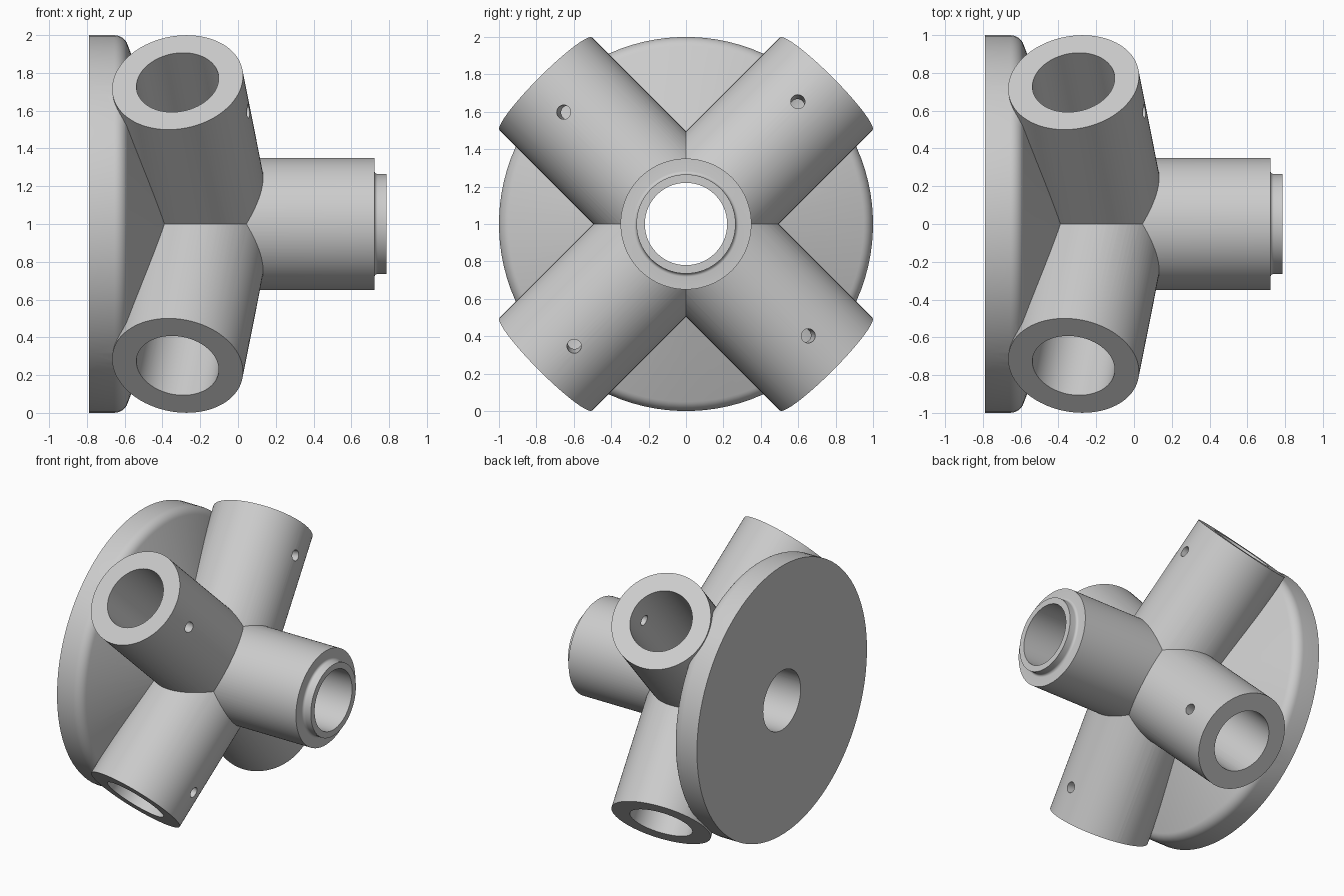
import bpy, bmesh, math
from mathutils import Vector, Matrix

if "Cube" in bpy.data.objects:
    bpy.data.objects.remove(bpy.data.objects["Cube"])

CENTER = Vector((0, 0, 1))
TILT = math.radians(8)          # arms lean back toward the flange
ARM_X = -0.171                  # where the arm axes cross the main axis
SEG = 96

grey = bpy.data.materials.new("plain_grey")
grey.diffuse_color = (0.604, 0.604, 0.604, 1)
grey.use_nodes = True
grey.node_tree.nodes["Principled BSDF"].inputs["Base Color"].default_value = grey.diffuse_color


def finish(name, bm):
    bmesh.ops.recalc_face_normals(bm, faces=bm.faces)
    mesh = bpy.data.meshes.new(name)
    bm.to_mesh(mesh)
    bm.free()
    mesh.materials.append(grey)
    ob = bpy.data.objects.new(name, mesh)
    bpy.context.collection.objects.link(ob)
    return ob


def lathe(name, profile):
    """Closed solid turned from (x, radius) points about the main axis."""
    bm = bmesh.new()
    angles = [math.tau * (i + 0.5) / SEG for i in range(SEG)]
    rings = [[bm.verts.new((x, r * math.cos(a), 1 + r * math.sin(a))) for a in angles]
             for x, r in profile]
    for a, b in zip(rings, rings[1:]):
        for i in range(SEG):
            j = (i + 1) % SEG
            bm.faces.new((a[i], a[j], b[j], b[i]))
    bm.faces.new(rings[0])
    bm.faces.new(rings[-1])
    return finish(name, bm)


def rod(name, start, end, radius, seg=SEG):
    """Solid cylinder between two points."""
    bm = bmesh.new()
    d = end - start
    m = Matrix.Translation((start + end) / 2) @ d.to_track_quat('Z', 'Y').to_matrix().to_4x4()
    bmesh.ops.create_cone(bm, cap_ends=True, segments=seg, radius1=radius,
                          radius2=radius, depth=d.length, matrix=m)
    return finish(name, bm)


def combine(target, tool, operation):
    mod = target.modifiers.new(operation.lower(), 'BOOLEAN')
    mod.operation = operation
    mod.solver = 'EXACT'
    mod.object = tool
    bpy.context.view_layer.objects.active = target
    bpy.ops.object.modifier_apply(modifier=mod.name)
    bpy.data.objects.remove(tool, do_unlink=True)


# Flange with rounded rim, conical face, hub tube and stepped lip
rim = [(-0.655 + 0.075 * math.sin(a), 0.925 + 0.075 * math.cos(a))
       for a in (math.radians(70 * i / 8) for i in range(9))]
lip = [(0.74 - 0.018 * math.sin(a), 0.283 - 0.018 * math.cos(a))
       for a in (math.radians(90 - 90 * i / 5) for i in range(6))]
body = lathe("hub_body", [(-0.79, 1.0)] + rim + [(-0.36, 0.35), (0.722, 0.35)]
             + lip + [(0.785, 0.265)])

# Four leaning arms: origin, axis, face-side normal and sideways direction
arms = []
for k in range(4):
    phi = math.radians(45 + 90 * k)
    out = Vector((0, math.cos(phi), math.sin(phi)))
    side = Vector((0, -math.sin(phi), math.cos(phi)))
    axis = out * math.cos(TILT) - Vector((math.sin(TILT), 0, 0))
    normal = Vector((math.cos(TILT), 0, 0)) + out * math.sin(TILT)
    arms.append((CENTER + Vector((ARM_X, 0, 0)), axis, normal, side))

length = 1.06 / math.cos(TILT)
for base, axis, normal, side in arms:
    combine(body, rod("arm", base + axis * 0.1, base + axis * length, 0.35), 'UNION')

# Main bore and arm bores
combine(body, rod("main_bore", Vector((-1, 0, 1)), Vector((1, 0, 1)), 0.22), 'DIFFERENCE')
for base, axis, normal, side in arms:
    combine(body, rod("arm_bore", base + axis * 0.1, base + axis * 1.4, 0.22), 'DIFFERENCE')

# Small screw hole through the outer wall of each arm
off = math.radians(6.5)
for base, axis, normal, side in arms:
    d = normal * math.cos(off) + side * math.sin(off)
    p = base + axis * 0.845
    combine(body, rod("screw_hole", p + d * 0.1, p + d * 0.5, 0.038, 32), 'DIFFERENCE')

bpy.ops.object.select_all(action='DESELECT')
body.select_set(True)
bpy.context.view_layer.objects.active = body
bpy.ops.object.shade_smooth_by_angle(angle=math.radians(25))
